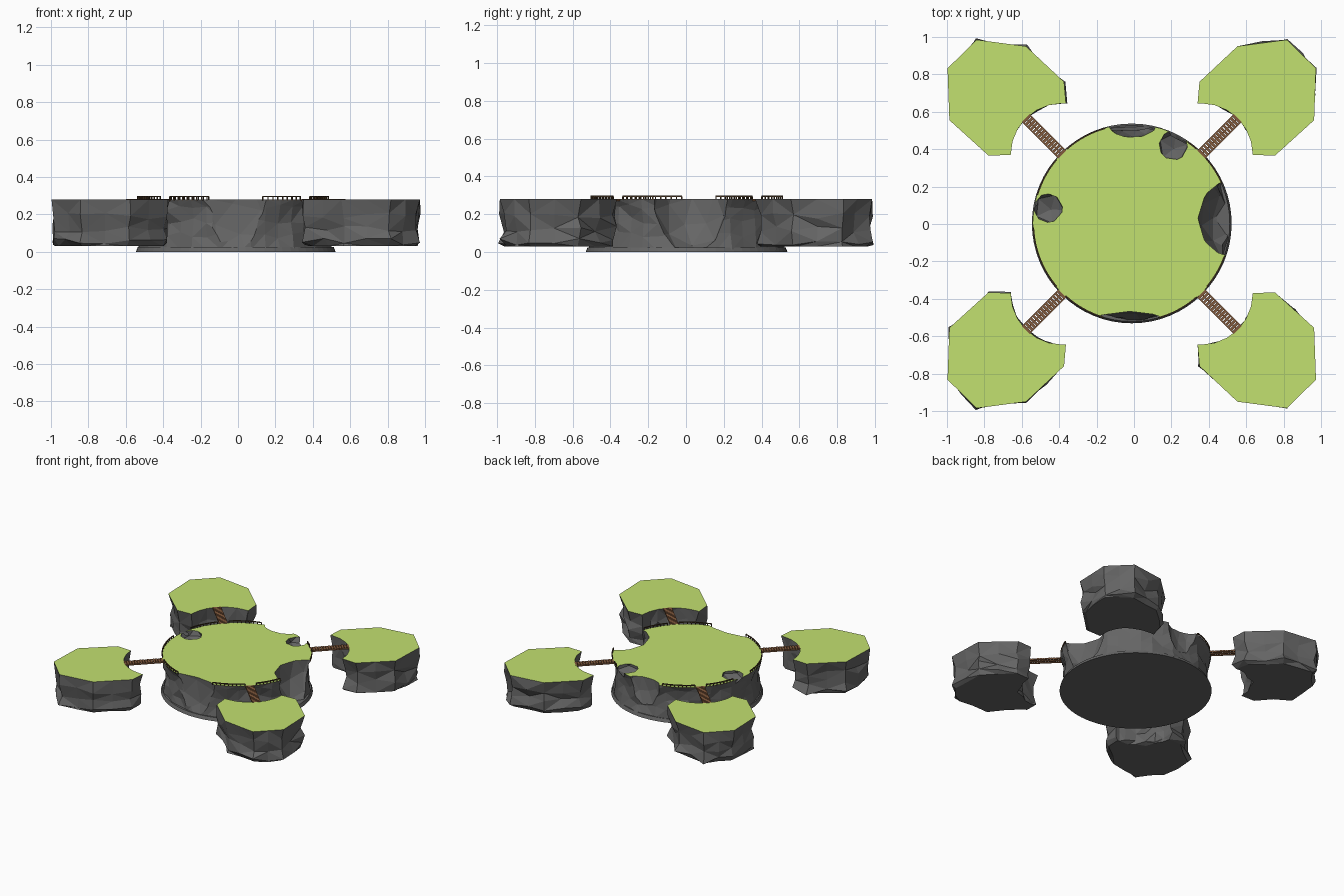
import bpy, bmesh, random
from math import sin, cos, radians, pi, atan2, hypot
from mathutils import Matrix, Vector

if "Cube" in bpy.data.objects:
    bpy.data.objects.remove(bpy.data.objects["Cube"])

random.seed(7)
CX = -0.012          # centre of the layout in x
TOP = 0.28           # grass level


def material(name, rgb):
    m = bpy.data.materials.new(name)
    m.diffuse_color = (*rgb, 1)
    m.use_nodes = True
    m.node_tree.nodes["Principled BSDF"].inputs["Base Color"].default_value = m.diffuse_color
    return m


ROCK = material("dark_rock", (0.13, 0.13, 0.13))
GRASS = material("grass", (0.54, 0.75, 0.16))
WOOD = material("wood", (0.22, 0.10, 0.045))
DARK_WOOD = material("dark_wood", (0.08, 0.045, 0.02))


def finish(name, bm, mats):
    bmesh.ops.recalc_face_normals(bm, faces=bm.faces[:])
    me = bpy.data.meshes.new(name)
    bm.to_mesh(me)
    bm.free()
    for m in mats:
        me.materials.append(m)
    ob = bpy.data.objects.new(name, me)
    bpy.context.collection.objects.link(ob)
    return ob


def rock_stack(name, outline, centre, rings, jitter):
    """Faceted rock: an outline repeated at (z, scale) rings, grass on top."""
    bm = bmesh.new()
    c = Vector(centre)
    loops = []
    for i, (z, s) in enumerate(rings):
        loop = []
        last = i == len(rings) - 1
        for p in outline:
            j = random.uniform(-jitter, jitter) if i else 0
            d = Vector(p) - c
            q = c + d * s + d.normalized() * j
            dz = random.uniform(-0.018, 0.018) if 0 < i and not last else 0
            loop.append(bm.verts.new((q.x, q.y, z + dz)))
        loops.append(loop)
    n = len(outline)
    sides = []
    for a, b in zip(loops, loops[1:]):
        for k in range(n):
            sides.append(bm.faces.new((a[k], a[(k + 1) % n], b[(k + 1) % n], b[k])))
    bmesh.ops.triangulate(bm, faces=sides)
    bm.faces.new(loops[0]).material_index = 1
    bm.faces.new(loops[-1])
    return finish(name, bm, [ROCK, GRASS])


def add_box(bm, loc, size, angle=0):
    m = (Matrix.Translation(loc) @ Matrix.Rotation(angle, 4, 'Z')
         @ Matrix.Diagonal((*size, 1)))
    bmesh.ops.create_cube(bm, size=1, matrix=m)


# central plateau
N = 40
circle = [(CX + 0.53 * cos(2 * pi * k / N), 0.005 + 0.53 * sin(2 * pi * k / N)) for k in range(N)]
plateau = rock_stack("central_plateau", circle, (CX, 0.005),
                     [(TOP, 1), (0.235, 0.975), (0.165, 0.955), (0.09, 0.955), (0.012, 0.98)], 0.012)

# base disc
bm = bmesh.new()
bmesh.ops.create_cone(bm, cap_ends=True, segments=64, radius1=0.534, radius2=0.524, depth=0.025,
                      matrix=Matrix.Translation((CX, 0.003, 0.0125)))
finish("base_disc", bm, [ROCK])

# hollows and cliffs bitten out of the plateau: centre, radii
bites = [((0.52, 0.03, 0.27), (0.17, 0.20, 0.27)),
         ((-0.02, -0.57, 0.24), (0.25, 0.10, 0.27)),
         ((-0.01, 0.54, 0.28), (0.13, 0.075, 0.22)),
         ((0.21, 0.42, 0.28), (0.085, 0.085, 0.06)),
         ((-0.46, 0.085, 0.28), (0.085, 0.085, 0.06))]
cutters = []
for i, (loc, rad) in enumerate(bites):
    bm = bmesh.new()
    m = (Matrix.Translation(loc) @ Matrix.Diagonal((*rad, 1))
         @ Matrix.Rotation(0.3 + i, 4, 'Z') @ Matrix.Rotation(0.2, 4, 'X'))
    bmesh.ops.create_icosphere(bm, subdivisions=2 if i < 3 else 1, radius=1.05, matrix=m)
    cut = finish("bite_cutter_%d" % i, bm, [ROCK])
    cut.hide_render = True
    mod = plateau.modifiers.new("bite", 'BOOLEAN')
    mod.operation = 'DIFFERENCE'
    mod.solver = 'EXACT'
    mod.object = cut
    cutters.append(cut)
bpy.context.view_layer.update()
dg = bpy.context.evaluated_depsgraph_get()
cut_mesh = bpy.data.meshes.new_from_object(plateau.evaluated_get(dg))
plateau.modifiers.clear()
plateau.data = cut_mesh
for c in cutters:
    bpy.data.objects.remove(c)

# four outer islands, each with a round bay facing the bridge
arc = [(0.372 + 0.275 * cos(radians(a)), 0.37 + 0.275 * sin(radians(a))) for a in range(90, -1, -15)]
corners = [(0.352, 0.645)] + arc + [(0.765, 0.365), (0.975, 0.555), (0.985, 0.832),
                                    (0.83, 0.985), (0.565, 0.95), (0.362, 0.76)]
quarter = []
for p, q in zip(corners, corners[1:] + corners[:1]):
    parts = 2 if hypot(q[0] - p[0], q[1] - p[1]) > 0.12 else 1
    quarter += [tuple(Vector(p).lerp(Vector(q), t / parts)) for t in range(parts)]
QUADS = [("back_right", 1, 1), ("back_left", -1, 1), ("front_left", -1, -1), ("front_right", 1, -1)]
for label, sx, sy in QUADS:
    pts = [(CX + sx * x, sy * y) for x, y in quarter]
    rock_stack(label + "_island", pts, (CX + sx * 0.72, sy * 0.72),
               [(TOP, 1), (0.19, 0.96), (0.12, 0.94), (0.055, 0.97), (0.03, 0.91)], 0.02)

# plank bridges
for label, sx, sy in QUADS:
    bm = bmesh.new()
    a, b = Vector((CX + sx * 0.37, sy * 0.37)), Vector((CX + sx * 0.568, sy * 0.568))
    d = (b - a).normalized()
    side = Vector((-d.y, d.x))
    ang = atan2(d.y, d.x)
    length = (b - a).length
    mid = (a + b) / 2
    for s in (-1, 0, 1):
        p = mid + side * s * 0.026
        add_box(bm, (p.x, p.y, 0.275), (length, 0.008, 0.008), ang)
    for k in range(15):
        p = a.lerp(b, (k + 0.5) / 15)
        add_box(bm, (p.x, p.y, 0.279), (length / 15 * 0.78, 0.06, 0.006), ang)
    finish(label + "_bridge", bm, [WOOD])

# low fence around the rim, in stretches between bridges and cliffs (degrees)
bm = bmesh.new()
for start, end in [(228, 253), (286, 311), (183, 220), (140, 163), (106, 131),
                   (49, 55), (320, 340), (24, 41)]:
    steps = max(2, round((end - start) / 3))
    pts = [Vector((CX + 0.526 * cos(radians(start + (end - start) * k / steps)),
                   0.005 + 0.526 * sin(radians(start + (end - start) * k / steps))))
           for k in range(steps + 1)]
    for p in pts:
        add_box(bm, (p.x, p.y, 0.285), (0.006, 0.006, 0.02), atan2(p.y, p.x))
    for p, q in zip(pts, pts[1:]):
        m, d = (p + q) / 2, q - p
        add_box(bm, (m.x, m.y, 0.295), (d.length + 0.002, 0.007, 0.006), atan2(d.y, d.x))
finish("rim_fence", bm, [DARK_WOOD])
